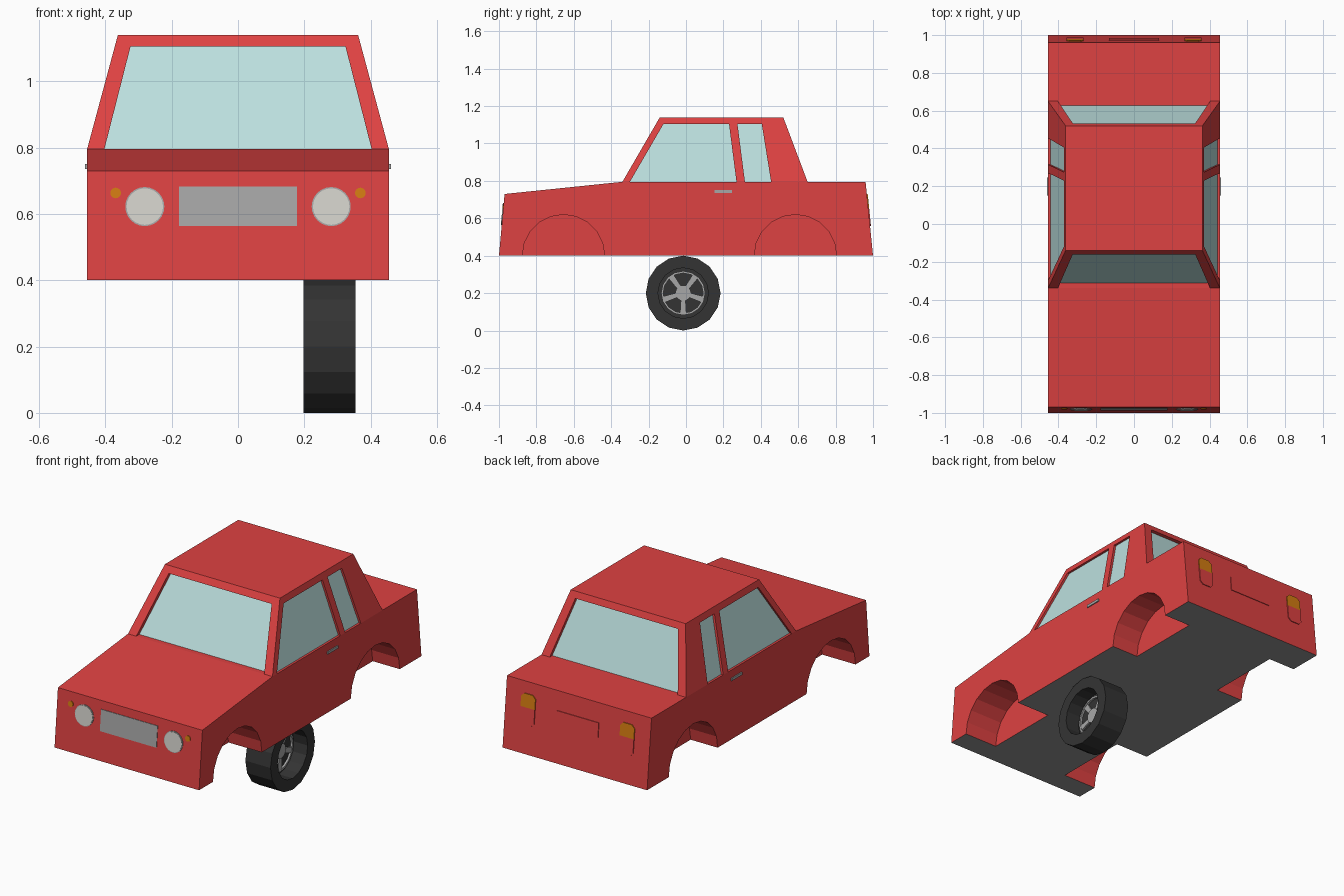
import bpy, bmesh, math
from mathutils import Vector

if "Cube" in bpy.data.objects:
    bpy.data.objects.remove(bpy.data.objects["Cube"])


def material(name, r, g, b):
    m = bpy.data.materials.new(name)
    m.diffuse_color = (r, g, b, 1)
    m.use_nodes = True
    m.node_tree.nodes["Principled BSDF"].inputs["Base Color"].default_value = m.diffuse_color
    return m


RED = material("red paint", 0.73, 0.054, 0.054)
GLASS = material("pale glass", 0.50, 0.74, 0.73)
GREY = material("trim grey", 0.39, 0.39, 0.39)
UNDER = material("underside grey", 0.29, 0.29, 0.29)
LAMP = material("lamp white", 0.66, 0.65, 0.60)
AMBER = material("amber", 0.65, 0.20, 0.006)
TYRE = material("tyre black", 0.034, 0.034, 0.034)


def finish(bm, name, mats):
    bmesh.ops.recalc_face_normals(bm, faces=bm.faces)
    me = bpy.data.meshes.new(name)
    bm.to_mesh(me)
    bm.free()
    for m in mats:
        me.materials.append(m)
    ob = bpy.data.objects.new(name, me)
    bpy.context.scene.collection.objects.link(ob)
    return ob


def solid(name, outlines, vec, *mats):
    """Extrude each planar outline along its vector into a closed solid."""
    bm = bmesh.new()
    for i, pts in enumerate(outlines):
        v = Vector(vec[i] if isinstance(vec, list) else vec)
        a = [bm.verts.new(p) for p in pts]
        b = [bm.verts.new(Vector(p) + v) for p in pts]
        bm.faces.new(a)
        bm.faces.new(b[::-1])
        for k in range(len(a)):
            j = (k + 1) % len(a)
            bm.faces.new((a[k], a[j], b[j], b[k]))
    return finish(bm, name, mats)


def circle(cx, cy, r, n, start=0.0):
    return [(cx + r * math.cos(start + math.tau * i / n),
             cy + r * math.sin(start + math.tau * i / n)) for i in range(n)]


# Lower body, with four wheel arches cut from the sides
W = 0.455
profile = [(-1, 0.4), (-0.97, 0.73), (-0.34, 0.795), (0.96, 0.795), (1, 0.4)]
body = solid("body", [[(-W, y, z) for y, z in profile]], (2 * W, 0, 0), RED, UNDER)
for p in body.data.polygons:
    if p.normal.z < -0.9:
        p.material_index = 1
arches, depths = [], []
for s in (-1, 1):
    for cy, depth in ((-0.655, 0.21), (0.585, 0.17)):
        arches.append([(s * 0.6, y, z) for y, z in circle(cy, 0.4, 0.22, 20)])
        depths.append((-s * (0.6 - W + depth), 0, 0))
cutter = solid("arch_cutter", arches, depths, RED)
cutter.hide_render = True
mod = body.modifiers.new("arches", "BOOLEAN")
mod.operation = "DIFFERENCE"
mod.solver = "EXACT"
mod.object = cutter
bpy.context.view_layer.objects.active = body
bpy.ops.object.modifier_apply(modifier=mod.name)
bpy.data.objects.remove(cutter)

# Cabin: frames on four sloping planes, open at the waistline
Z0, Z1, ZW = 0.795, 1.14, 1.105


def slope(z, low, high):
    return low + (z - Z0) / (Z1 - Z0) * (high - low)


end = [(-W, Z0), (-0.362, Z1), (0.362, Z1), (W, Z0),
       (0.403, Z0), (0.324, ZW), (-0.324, ZW), (-0.403, Z0)]
solid("windscreen_frame", [[(x, slope(z, -0.34, -0.14), z) for x, z in end]],
      (0, 0.04, 0), RED)
solid("rear_window_frame", [[(x, slope(z, 0.65, 0.52), z) for x, z in end]],
      (0, -0.04, 0), RED)
side = [(-0.34, Z0), (-0.14, Z1), (0.52, Z1), (0.65, Z0),
        (0.455, Z0), (0.405, ZW), (0.275, ZW), (0.315, Z0),
        (0.27, Z0), (0.23, ZW), (-0.12, ZW), (-0.30, Z0)]
solid("side_window_frames",
      [[(s * slope(z, W, 0.362), y, z) for y, z in side] for s in (-1, 1)],
      [(0.025, 0, 0), (-0.025, 0, 0)], RED)
solid("roof", [[(-0.362, -0.14, Z1), (0.362, -0.14, Z1),
                (0.362, 0.52, Z1), (-0.362, 0.52, Z1)]], (0, 0, -0.012), RED)

# Glass: one slightly smaller block behind the frames
bm = bmesh.new()
rings = []
for z in (Z0 - 0.005, 1.132):
    x = slope(z, W, 0.362) - 0.013
    y0 = slope(z, -0.34, -0.14) + 0.028
    y1 = slope(z, 0.65, 0.52) - 0.022
    rings.append([bm.verts.new(p) for p in
                  ((-x, y0, z), (x, y0, z), (x, y1, z), (-x, y1, z))])
lo, hi = rings
bm.faces.new(lo)
bm.faces.new(hi)
for k in range(4):
    j = (k + 1) % 4
    bm.faces.new((lo[k], lo[j], hi[j], hi[k]))
finish(bm, "windows", [GLASS])


# Thin plates on the sloping nose and tail
def nose(pts):
    return [(x, -1 + (z - 0.4) * 0.0909 + 0.004, z) for x, z in pts]


def tail(pts):
    return [(x, 1 - (z - 0.4) * 0.1013 - 0.004, z) for x, z in pts]


def rect(x0, x1, z0, z1):
    return [(x0, z0), (x1, z0), (x1, z1), (x0, z1)]


solid("grille", [nose(rect(-0.178, 0.178, 0.563, 0.683))], (0, -0.007, 0), GREY)
for name, x, z, r, t, m in (("headlight_rims", 0.281, 0.622, 0.059, 0.007, GREY),
                            ("headlights", 0.281, 0.622, 0.055, 0.009, LAMP),
                            ("indicators", 0.369, 0.663, 0.016, 0.008, AMBER)):
    solid(name, [nose(circle(s * x, z, r, 24)) for s in (-1, 1)], (0, -t, 0), m)
upper = [(-0.045, 0.655), (0.045, 0.655), (0.045, 0.712), (0.027, 0.73),
         (-0.027, 0.73), (-0.045, 0.712)]
lower = [(-0.045, 0.655), (0.045, 0.655), (0.045, 0.576), (0.027, 0.558),
         (-0.027, 0.558), (-0.045, 0.576)]
for name, pts, m in (("tail_indicators", upper, AMBER), ("tail_lights", lower, RED)):
    solid(name, [tail([(x + s * 0.312, z) for x, z in pts]) for s in (-1, 1)],
          (0, 0.009, 0), m)
solid("number_plate", [tail(rect(-0.133, 0.133, 0.60, 0.687))], (0, 0.008, 0), RED)

# Door handles
solid("door_handles",
      [[(s * 0.452, y, z) for y, z in rect(0.152, 0.245, 0.735, 0.75)] for s in (-1, 1)],
      [(-0.009, 0, 0), (0.009, 0, 0)], GREY)

# The single wheel under the middle of the body
WY, WZ = -0.015, 0.2


def hoop(name, x0, x1, r_out, r_in, n, mat):
    bm = bmesh.new()
    loops = [[bm.verts.new((x, y, z)) for y, z in circle(WY, WZ, r, n)]
             for x, r in ((x0, r_out), (x1, r_out), (x1, r_in), (x0, r_in))]
    for a in range(4):
        p, q = loops[a], loops[(a + 1) % 4]
        for k in range(n):
            j = (k + 1) % n
            bm.faces.new((p[k], p[j], q[j], q[k]))
    return finish(bm, name, [mat])


def disc(r, x, n=16):
    return [(x, y, z) for y, z in circle(WY, WZ, r, n)]


hoop("tyre", 0.197, 0.355, 0.2, 0.135, 16, TYRE)
solid("wheel_plate", [disc(0.137, 0.255)], (0.012, 0, 0), TYRE)
hoop("rim_ring", 0.265, 0.279, 0.118, 0.107, 16, GREY)
solid("hub", [disc(0.042, 0.265)], (0.018, 0, 0), GREY)
spokes = []
for i in range(5):
    a = math.radians(-90 + 72 * i)
    c, s = math.cos(a), math.sin(a)
    spokes.append([(0.265, WY + r * c - w * s, WZ + r * s + w * c)
                   for r, w in ((0.03, -0.012), (0.11, -0.017), (0.11, 0.017), (0.03, 0.012))])
solid("spokes", spokes, (0.012, 0, 0), GREY)
